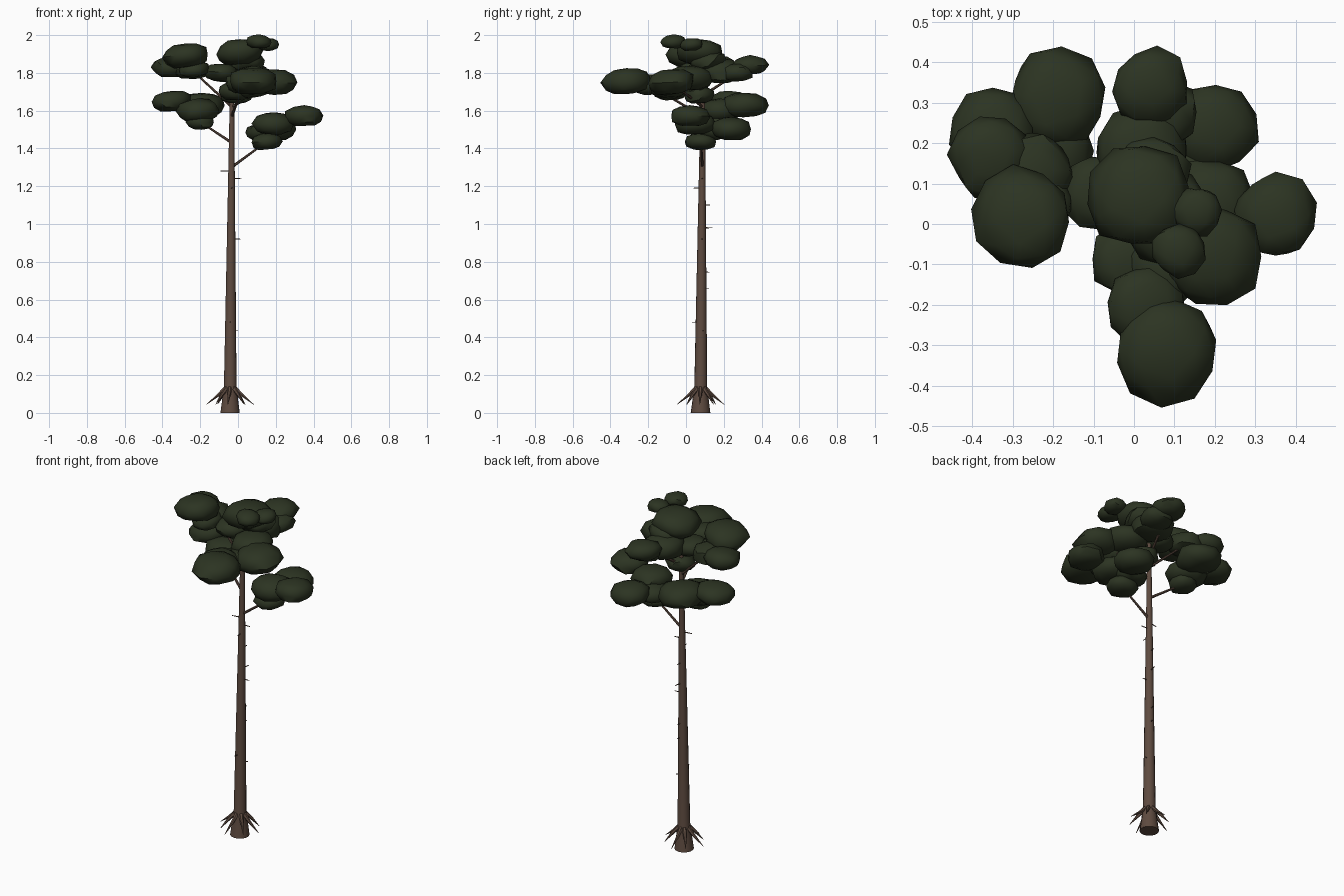
import bpy, bmesh, math, random
from mathutils import Vector

if "Cube" in bpy.data.objects:
    bpy.data.objects.remove(bpy.data.objects["Cube"])

random.seed(7)


def material(name, colour):
    m = bpy.data.materials.new(name)
    m.diffuse_color = (*colour, 1)
    m.use_nodes = True
    m.node_tree.nodes["Principled BSDF"].inputs["Base Color"].default_value = m.diffuse_color
    return m


BARK = material("brown bark", (0.112, 0.070, 0.051))
LEAF = material("dark green needles", (0.025, 0.034, 0.016))


def finish(bm, name, mat, angle):
    mesh = bpy.data.meshes.new(name)
    bmesh.ops.recalc_face_normals(bm, faces=bm.faces)
    bm.to_mesh(mesh)
    bm.free()
    mesh.materials.append(mat)
    ob = bpy.data.objects.new(name, mesh)
    bpy.context.collection.objects.link(ob)
    bpy.ops.object.select_all(action='DESELECT')
    ob.select_set(True)
    bpy.context.view_layer.objects.active = ob
    bpy.ops.object.shade_smooth_by_angle(angle=math.radians(angle))


def tube(name, path, sides):
    """Skin (centre, radius) rings into a closed tapered tube."""
    bm = bmesh.new()
    turn = (path[-1][0] - path[0][0]).to_track_quat('Z', 'Y')
    rings = []
    for centre, r in path:
        rings.append([bm.verts.new(centre + turn @ Vector(
            (r * math.cos(math.tau * i / sides), r * math.sin(math.tau * i / sides), 0)))
            for i in range(sides)])
    for a, b in zip(rings, rings[1:]):
        for i in range(sides):
            j = (i + 1) % sides
            bm.faces.new((a[i], a[j], b[j], b[i]))
    bm.faces.new(rings[0][::-1])
    bm.faces.new(rings[-1])
    finish(bm, name, BARK, 50)


def trunk_point(z):
    return Vector((-0.042 + 0.006 * z, 0.077 + 0.007 * z, z))


def heading(degrees):
    a = math.radians(degrees)
    return Vector((math.cos(a), math.sin(a), 0))


# Trunk: steady taper with a flare at the base
tube("trunk", [(trunk_point(z), .036 - .0145 * z + .016 * max(0, 1 - z / .14))
               for z in (0, .06, .14, .6, 1.2, 1.85)], 14)

# Pointed roots splaying down from the lower trunk
for i in range(8):
    d = heading(45 * i + random.uniform(-6, 6))
    reach = .125 if i % 2 == 0 else .105
    tube("root", [(trunk_point(.135) + d * .022, .013),
                  (trunk_point(.095) + d * .062, .009),
                  (trunk_point(.045) + d * reach, .001)], 6)

# Dead twigs up the bare trunk: height, direction
for z, turn in [(.435, 20), (.48, 265), (.66, 75), (.745, 80), (.92, 5), (.98, 80),
                (1.10, 85), (1.19, 275), (1.24, 0), (1.28, 190)]:
    p = trunk_point(z)
    tube("twig", [(p, .004), (p + heading(turn) * random.uniform(.04, .06), .002)], 5)


def foliage(x, y, z, r):
    """A flattened, irregular needle clump with a blunt rim."""
    bm = bmesh.new()
    bmesh.ops.create_icosphere(bm, subdivisions=2, radius=1)
    spin = random.uniform(0, math.tau)
    lean = heading(random.uniform(0, 360)) * random.uniform(.05, .18)
    for v in bm.verts:
        k = r * random.uniform(.92, 1.09)
        cx, cy = v.co.x * k, v.co.y * k
        h = math.copysign(abs(v.co.z) ** .8, v.co.z)
        h = max(h, -.88) + lean.x * v.co.x + lean.y * v.co.y
        v.co = (x + cx * math.cos(spin) - cy * math.sin(spin),
                y + cx * math.sin(spin) + cy * math.cos(spin),
                z + .56 * r * h * random.uniform(.92, 1.08))
    finish(bm, "needle_clump", LEAF, 45)


# Each arm: where it leaves the trunk, then its clumps (x, y, z, radius);
# the branch ends in the first clump
arms = [
    # crown top
    (1.75, [(.01, .07, 1.91, .127), (.155, .03, 1.95, .062), (.11, -.065, 1.965, .066),
            (.04, .12, 1.86, .10)]),
    # crown middle
    (1.62, [(.19, -.08, 1.75, .125), (.08, .02, 1.77, .12),
            (.02, .18, 1.81, .12), (-.09, .08, 1.80, .09), (-.01, .07, 1.68, .082)]),
    # rear upper arm
    (1.68, [(.04, .34, 1.84, .095), (.07, .27, 1.80, .09)]),
    # front arm
    (1.57, [(.03, -.20, 1.74, .10), (.08, -.315, 1.755, .13), (-.02, -.09, 1.70, .088),
            (.08, -.10, 1.72, .10)]),
    # upper left arm
    (1.62, [(-.25, .13, 1.82, .10), (-.275, .02, 1.89, .122),
            (-.355, .165, 1.83, .10), (-.23, .04, 1.82, .08)]),
    # lower left arm
    (1.43, [(-.20, .17, 1.54, .075), (-.35, .23, 1.65, .104),
            (-.19, .31, 1.63, .122), (-.21, .18, 1.60, .112)]),
    # lower right arm
    (1.30, [(.15, .08, 1.435, .083), (.35, .02, 1.57, .103),
            (.20, .24, 1.505, .11), (.19, .05, 1.53, .112), (.13, .13, 1.49, .09)]),
]
for start, clumps in arms:
    tube("branch", [(trunk_point(start), .008), (Vector(clumps[0][:3]), .005)], 7)
    for clump in clumps:
        foliage(*clump)
